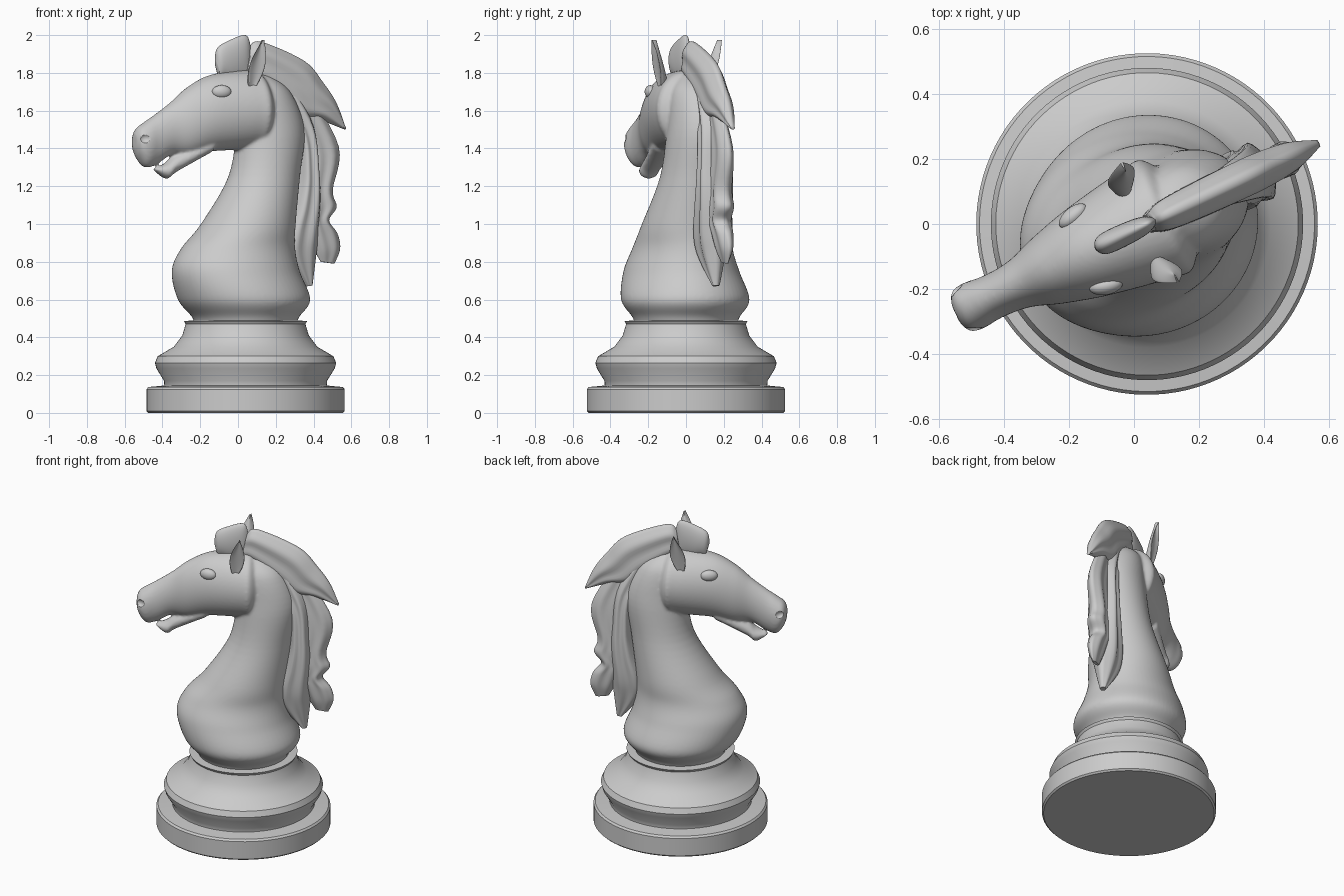
import bpy, bmesh, math
from mathutils import Matrix, Vector

if "Cube" in bpy.data.objects:
    bpy.data.objects.remove(bpy.data.objects["Cube"])

# The horse faces along -u; its frame is turned 25 degrees about the base centre
FRAME = Matrix.Translation((0.04, 0, 0)) @ Matrix.Rotation(math.radians(25.2), 4, 'Z')


def finish(name, bm, angle=60):
    bmesh.ops.recalc_face_normals(bm, faces=bm.faces)
    me = bpy.data.meshes.new(name)
    bm.to_mesh(me)
    bm.free()
    ob = bpy.data.objects.new(name, me)
    bpy.context.collection.objects.link(ob)
    ob.matrix_world = FRAME
    bpy.ops.object.select_all(action='DESELECT')
    ob.select_set(True)
    bpy.context.view_layer.objects.active = ob
    bpy.ops.object.shade_smooth_by_angle(angle=math.radians(angle))
    return ob


def catmull(a, b, c, d, t):
    return [0.5 * (2 * q + (r - p) * t + (2 * p - 5 * q + 4 * r - s) * t * t
                   + (3 * q - p - 3 * r + s) * t ** 3) for p, q, r, s in zip(a, b, c, d)]


# Loft of elliptical sections (u1, z1, u2, z2, half thickness, v offset)
def loft(bm, secs, segs=32, steps=6, ripple=0.0, bend=0.0, side=1):
    rows = []
    for i in range(len(secs) - 1):
        quad = [secs[max(0, i - 1)], secs[i], secs[i + 1], secs[min(len(secs) - 1, i + 2)]]
        rows += [catmull(*quad, k / steps) for k in range(steps)]
    rows.append(secs[-1])
    rings = []
    for u1, z1, u2, z2, t, v in rows:
        ring = []
        for k in range(segs):
            a = 2 * math.pi * k / segs
            c, s = math.cos(a), math.sin(a)
            w = t * s * (1 + ripple * math.cos(6 * a)) + v + bend * c * c
            ring.append(bm.verts.new(((u1 + u2) / 2 + (u2 - u1) / 2 * c, side * w,
                                      (z1 + z2) / 2 + (z2 - z1) / 2 * c)))
        rings.append(ring)
    for r, q in zip(rings, rings[1:]):
        for k in range(segs):
            n = (k + 1) % segs
            bm.faces.new((r[k], r[n], q[n], q[k]))
    bm.faces.new(rings[0])
    bm.faces.new(rings[-1])


def ball(bm, u, v, z, size, turn):
    m = (Matrix.Translation((u, v, z)) @ Matrix.Rotation(turn, 4, 'Z')
         @ Matrix.Diagonal(Vector((*size, 1))))
    bmesh.ops.create_uvsphere(bm, u_segments=24, v_segments=16, radius=1, matrix=m)


# Turned base: radius, height
profile = [(.515, 0), (.525, .01), (.525, .125), (.515, .137), (.43, .145), (.432, .17),
           (.472, .235), (.48, .265), (.465, .3), (.38, .35), (.335, .41), (.317, .47),
           (.326, .486), (.27, .49)]
bm = bmesh.new()
loft(bm, [(-r, z, r, z, r, 0) for r, z in profile], segs=96, steps=1)
finish("base", bm, 35)

# Neck: height, front, back, half width
neck = [(.47, -.27, .27, .27), (.51, -.285, .285, .285), (.6, -.362, .345, .337),
        (.75, -.405, .29, .297), (.87, -.355, .268, .255), (1.0, -.238, .27, .237),
        (1.25, -.083, .3, .182), (1.5, -.04, .33, .158), (1.7, -.03, .25, .125),
        (1.79, 0, .13, .05)]
# Head and lower jaw: position, bottom, top, half width
head = [(-.65, 1.4, 1.475, .03), (-.632, 1.35, 1.51, .066), (-.59, 1.3, 1.54, .076),
        (-.525, 1.315, 1.582, .07), (-.435, 1.365, 1.645, .078), (-.335, 1.36, 1.725, .112),
        (-.2, 1.385, 1.79, .148), (0, 1.395, 1.815, .183), (.075, 1.41, 1.79, .18),
        (.145, 1.55, 1.64, .06)]
jaw = [(-.535, 1.285, 1.295, .02), (-.465, 1.24, 1.325, .055), (-.41, 1.275, 1.37, .056),
       (-.22, 1.375, 1.46, .09)]
bm = bmesh.new()
loft(bm, [(a, z, b, z, w, 0) for z, a, b, w in neck], segs=64)
for part in (head, jaw):
    loft(bm, [(u, a, u, b, w, 0) for u, a, b, w in part], segs=48)
body = finish("horse_body", bm)
rm = body.modifiers.new("fuse", 'REMESH')
rm.mode = 'VOXEL'
rm.voxel_size = 0.009
rm.use_smooth_shade = True
sm = body.modifiers.new("soften", 'SMOOTH')
sm.factor = 0.5
sm.iterations = 6

# Nostril hollows
bm = bmesh.new()
for s in (-1, 1):
    ball(bm, -.62, s * .074, 1.452, (.03, .02, .024), s * .5)
cutter = finish("nostril_cutter", bm)
cutter.hide_render = True
cutter.display_type = 'WIRE'
cut = body.modifiers.new("nostrils", 'BOOLEAN')
cut.operation = 'DIFFERENCE'
cut.object = cutter

# Eyes and leaf-shaped cupped ears, mirrored left and right
for s, label in ((-1, "right"), (1, "left")):
    bm = bmesh.new()
    ball(bm, -.195, s * .118, 1.7, (.052, .028, .035), s * .25)
    finish(label + "_eye", bm)
    ear = []
    for i in range(7):
        f = i / 6
        u, z = -.025 + .035 * f, 1.73 + .245 * f
        w = .003 + .042 * math.sin(math.pi * (.15 + .85 * f))
        ear.append((u - w, z, u + w, z, .024 - .02 * f, .115 + .067 * f))
    bm = bmesh.new()
    loft(bm, ear, bend=.022, side=s)
    finish(label + "_ear", bm)


# Mane strands: inner and outer edge points, tapering at both ends
def strand(name, thick, ripple, edges):
    n = len(edges) - 1
    bm = bmesh.new()
    loft(bm, [(*e, thick * math.sin(math.pi * (.1 + .88 * i / n)) ** .6, 0)
              for i, e in enumerate(edges)], segs=40, ripple=ripple)
    finish(name, bm)


strand("forelock", .035, 0,
       [(-.15, 1.77, -.177, 1.86), (-.13, 1.78, -.165, 1.93), (-.08, 1.77, -.1, 1.97),
        (-.02, 1.77, 0, 2.0), (.04, 1.75, .03, 1.94)])
strand("upper_mane", .058, .12,
       [(-.01, 1.77, .025, 1.94), (.06, 1.75, .09, 1.965), (.2, 1.64, .34, 1.865),
        (.29, 1.56, .455, 1.745), (.43, 1.55, .53, 1.64), (.58, 1.5, .585, 1.51)])
strand("inner_mane", .095, .12,
       [(.12, 1.7, .26, 1.78), (.27, 1.48, .39, 1.52), (.29, 1.27, .42, 1.28),
        (.26, 1.1, .43, 1.12), (.215, .95, .42, .95), (.225, .83, .41, .84),
        (.355, .67, .39, .675)])
strand("outer_mane", .055, .12,
       [(.26, 1.66, .36, 1.72), (.35, 1.4, .543, 1.41), (.35, 1.19, .507, 1.18),
        (.35, 1.1, .53, 1.09), (.36, 1.02, .485, 1.02), (.37, .95, .535, .95),
        (.405, .86, .552, .87), (.44, .8, .52, .79)])
